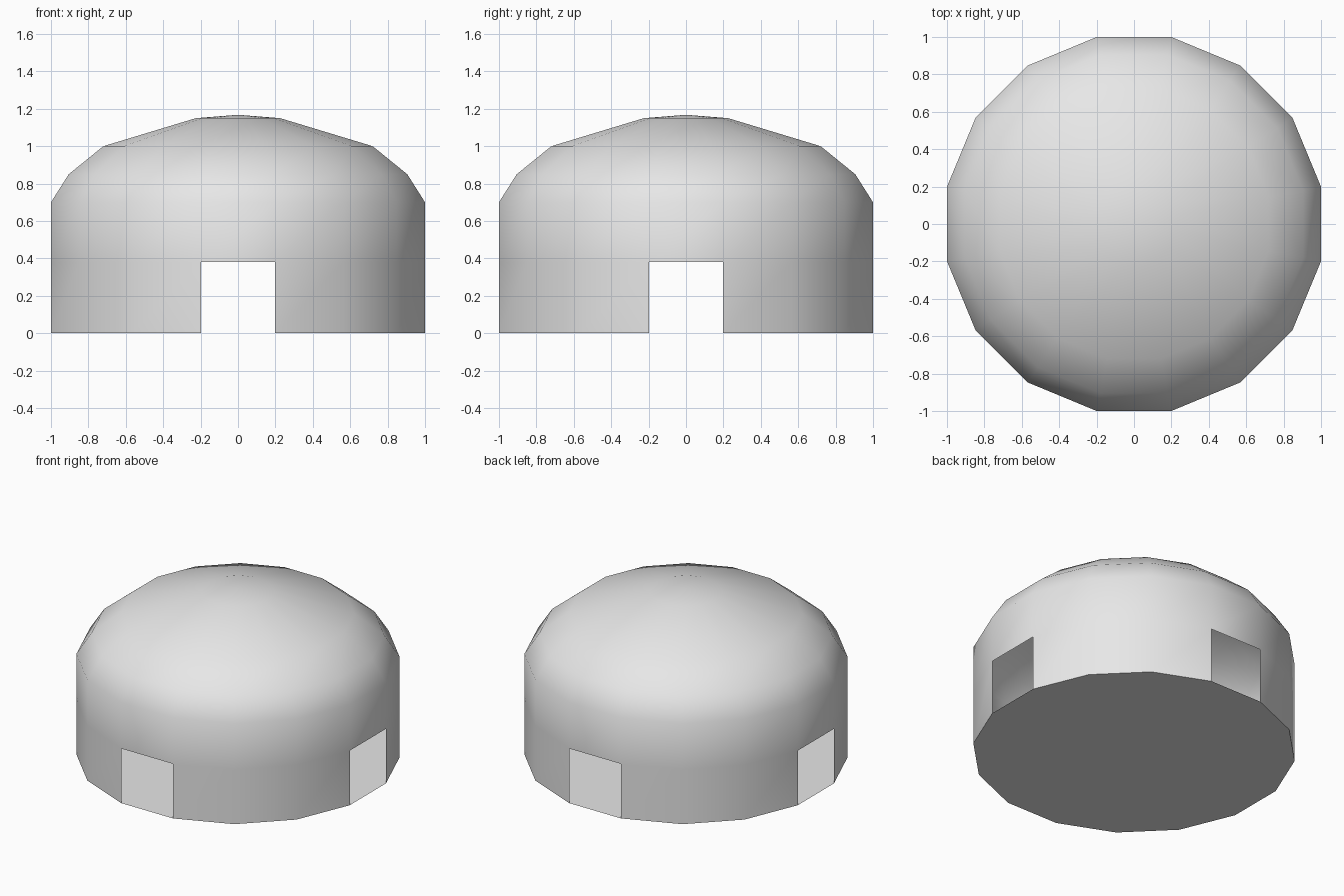
import bpy, bmesh, math

cube = bpy.data.objects.get("Cube")
if cube:
    bpy.data.objects.remove(cube)

SIDES = 16
CORNER = 1 / math.cos(math.pi / SIDES)  # apothem to corner radius

plaster = bpy.data.materials.new("light grey")
plaster.use_nodes = True
plaster.diffuse_color = (0.8, 0.8, 0.8, 1)
plaster.node_tree.nodes["Principled BSDF"].inputs["Base Color"].default_value = (0.8, 0.8, 0.8, 1)


def ring(bm, radius, z):
    """Ring of vertices whose flat sides face the axes."""
    angles = [(i + 0.5) * math.tau / SIDES for i in range(SIDES)]
    return [bm.verts.new((radius * CORNER * math.cos(a), radius * CORNER * math.sin(a), z))
            for a in angles]


def finish(bm, name, smooth):
    for face in bm.faces:
        face.smooth = smooth
    mesh = bpy.data.meshes.new(name)
    bm.to_mesh(mesh)
    bm.free()
    mesh.materials.append(plaster)
    obj = bpy.data.objects.new(name, mesh)
    bpy.context.collection.objects.link(obj)


# Domed shell: thin wall with a doorway on each of the four main sides
profile = [(1, 0), (1, 0.38), (1, 0.7), (0.905, 0.85), (0.72, 1.0), (0.225, 1.15)]
bm = bmesh.new()
rings = [ring(bm, r, z) for r, z in profile]
for level, (low, high) in enumerate(zip(rings, rings[1:])):
    for i in range(SIDES):
        j = (i + 1) % SIDES
        doorway = level == 0 and j % (SIDES // 4) == 0
        if not doorway:
            bm.faces.new((low[i], low[j], high[j], high[i]))

# Shallow cap meeting at the peak
peak = bm.verts.new((0, 0, 1.168))
top = rings[-1]
for i in range(SIDES):
    bm.faces.new((top[i], top[(i + 1) % SIDES], peak))
finish(bm, "dome_shell", True)

# Flat floor, facing down
bm = bmesh.new()
bm.faces.new(list(reversed(ring(bm, 1, 0))))
finish(bm, "floor", False)
